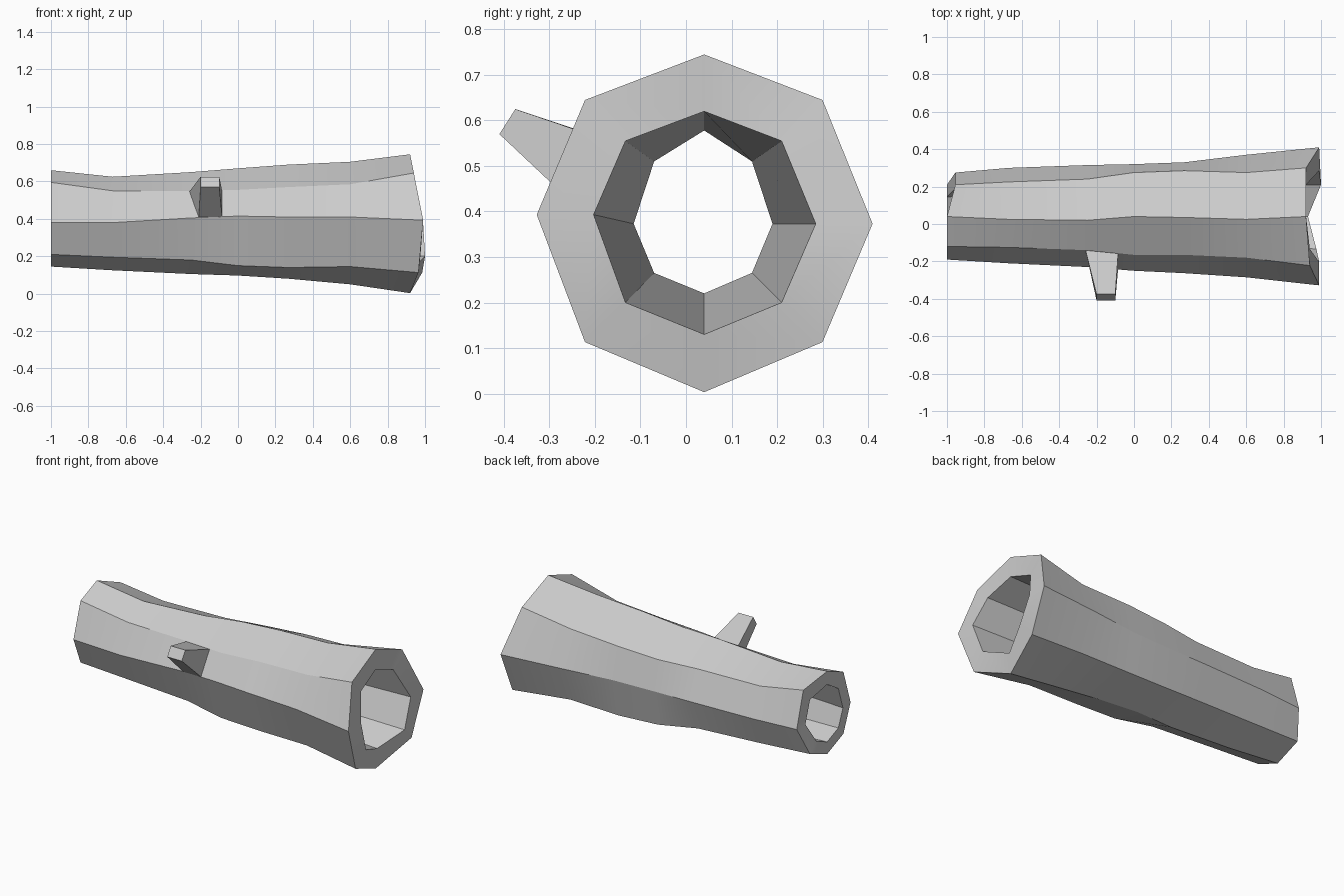
import bpy, bmesh, math

if "Cube" in bpy.data.objects:
    bpy.data.objects.remove(bpy.data.objects["Cube"])


def finish(name, bm):
    bmesh.ops.recalc_face_normals(bm, faces=bm.faces)
    me = bpy.data.meshes.new(name)
    bm.to_mesh(me)
    bm.free()
    ob = bpy.data.objects.new(name, me)
    bpy.context.collection.objects.link(ob)
    bpy.ops.object.select_all(action='DESELECT')
    ob.select_set(True)
    bpy.context.view_layer.objects.active = ob
    bpy.ops.object.shade_smooth_by_angle(angle=math.radians(22))
    return ob


def bridge(bm, a, b):
    n = len(a)
    for i in range(n):
        j = (i + 1) % n
        bm.faces.new((a[i], a[j], b[j], b[i]))


def octagon(y, z):
    # y: front, front diagonal, middle, back diagonal, back
    # z: bottom, lower diagonal, front side, back side, upper diagonal, top
    f, fd, m, bd, b = y
    lo, ld, fs, bs, ud, hi = z
    return [(m, hi), (bd, ud), (b, bs), (bd, ld), (m, lo), (fd, ld), (f, fs), (fd, ud)]


# uneven cut ends: x of each of the eight corners, starting at the top
left_x = [-1, -.955, -.955, -1, -1, -1, -1, -1]
right_x = [.92, .92, .99, .985, .92, .965, .99, .94]
hole_right_x = [.92, .92, .99, 1.0, .93, .975, .99, .94]

# outer bark sections along the log
sections = [
    (left_x, (-.19, -.12, .04, .21, .275), (.145, .21, .38, .375, .595, .66)),
    ([-.67] * 8, (-.21, -.125, .025, .225, .30), (.125, .195, .38, .375, .55, .625)),
    ([-.25] * 8, (-.23, -.14, .02, .24, .315), (.105, .18, .405, .375, .55, .65)),
    ([0] * 8, (-.25, -.165, .04, .275, .32), (.097, .15, .415, .375, .555, .67)),
    ([.27] * 8, (-.263, -.165, .035, .285, .33), (.08, .14, .41, .375, .57, .69)),
    ([.6] * 8, (-.285, -.18, .025, .275, .37), (.05, .145, .41, .375, .585, .705)),
    (right_x, (-.328, -.222, .04, .30, .41), (.003, .113, .393, .373, .645, .745)),
]
# bore through the middle, narrowing to the left
bore = [
    (hole_right_x, (-.203, -.133, .04, .21, .285), (.13, .20, .393, .373, .555, .62)),
    (left_x, (-.115, -.07, .04, .145, .19), (.22, .265, .373, .373, .51, .578)),
]

# hollow log
bm = bmesh.new()
rings = []
for xs, y, z in sections + bore:
    rings.append([bm.verts.new((x, *p)) for x, p in zip(xs, octagon(y, z))])
for a, b in zip(rings, rings[1:] + rings[:1]):
    bridge(bm, a, b)
finish("hollow_log", bm)

# broken branch stub
bm = bmesh.new()
base = [(-.21, -.24, .41), (-.085, -.24, .41), (-.085, -.155, .55), (-.26, -.135, .545)]
tip = [(-.2, -.41, .57), (-.1, -.41, .57), (-.1, -.375, .625), (-.2, -.375, .625)]
a, b = ([bm.verts.new(p) for p in loop] for loop in (base, tip))
bridge(bm, a, b)
bm.faces.new(b)
bm.faces.new(a)
finish("branch_stub", bm)
